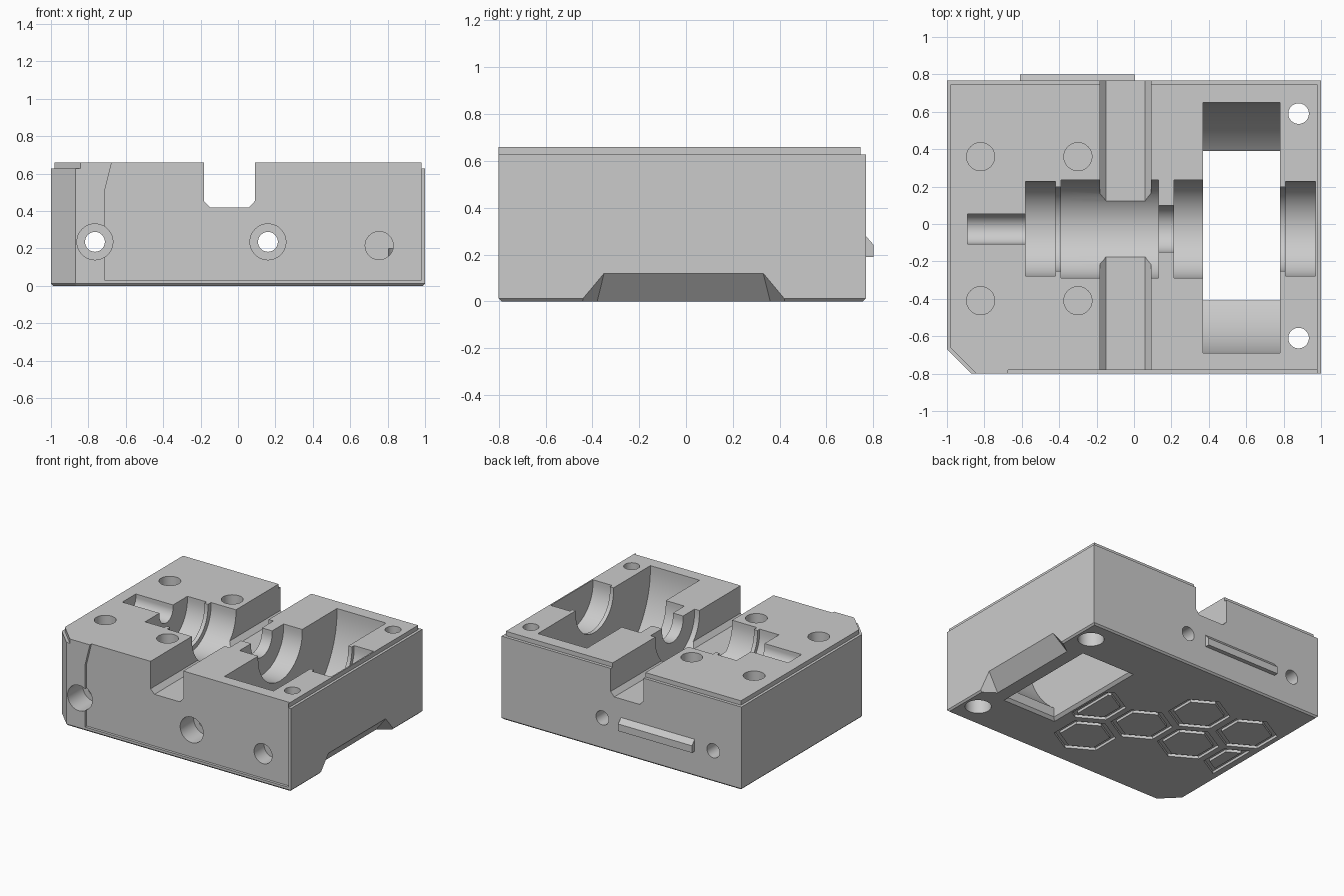
import bpy, bmesh, math
from mathutils import Vector

if "Cube" in bpy.data.objects:
    bpy.data.objects.remove(bpy.data.objects["Cube"])

grey = bpy.data.materials.new("plain grey")
grey.diffuse_color = (0.6, 0.6, 0.6, 1)
grey.use_nodes = True
grey.node_tree.nodes["Principled BSDF"].inputs["Base Color"].default_value = grey.diffuse_color


def make(name, bm):
    bmesh.ops.recalc_face_normals(bm, faces=bm.faces[:])
    me = bpy.data.meshes.new(name)
    bm.to_mesh(me)
    bm.free()
    ob = bpy.data.objects.new(name, me)
    me.materials.append(grey)
    bpy.context.collection.objects.link(ob)
    return ob


def stack(name, loops):
    """Skin a list of equal-length vertex loops and cap both ends."""
    bm = bmesh.new()
    rows = [[bm.verts.new(p) for p in lp] for lp in loops]
    n = len(rows[0])
    for a, b in zip(rows, rows[1:]):
        for i in range(n):
            j = (i + 1) % n
            bm.faces.new((a[i], a[j], b[j], b[i]))
    bm.faces.new(rows[0][::-1])
    bm.faces.new(rows[-1])
    return make(name, bm)


def prism(pts, axis, a, b, name="cutter"):
    place = {"x": lambda p, t: (t, p[0], p[1]),
             "y": lambda p, t: (p[0], t, p[1]),
             "z": lambda p, t: (p[0], p[1], t)}[axis]
    return stack(name, [[place(p, t) for p in pts] for t in (a, b)])


def circle(cx, cy, r, n=48):
    return [(cx + r * math.cos(2 * math.pi * i / n), cy + r * math.sin(2 * math.pi * i / n)) for i in range(n)]


def trough(cy, cz, r, n=32):
    """Half circle with straight walls running up past the top."""
    arc = [(cy - r * math.cos(math.pi * i / n), cz - r * math.sin(math.pi * i / n)) for i in range(n + 1)]
    return arc + [(cy + r, 0.8), (cy - r, 0.8)]


def hull(points):
    bm = bmesh.new()
    for p in points:
        bm.verts.new(p)
    bmesh.ops.convex_hull(bm, input=bm.verts[:])
    return make("cutter", bm)


def clip(pts, x, sign):
    """Keep the part of a polygon where sign * (px - x) >= 0."""
    out = []
    for i, p in enumerate(pts):
        q = pts[(i + 1) % len(pts)]
        dp, dq = sign * (p[0] - x), sign * (q[0] - x)
        if dp >= 0:
            out.append(p)
        if dp * dq < 0:
            t = dp / (dp - dq)
            out.append((x, p[1] + t * (q[1] - p[1])))
    return out


def ring(outer, inner, z0, z1):
    bm = bmesh.new()
    rows = [[bm.verts.new((p[0], p[1], z)) for p in lp]
            for lp, z in ((outer, z0), (outer, z1), (inner, z1), (inner, z0))]
    n = len(outer)
    for k in range(4):
        a, b = rows[k], rows[(k + 1) % 4]
        for i in range(n):
            j = (i + 1) % n
            bm.faces.new((a[i], a[j], b[j], b[i]))
    return make("cutter", bm)


# block: chamfered foot, straight sides, stepped lip at the top
def outline(x, yb, yf, cx, cy, z):
    return [(-x, cy, z), (cx, yf, z), (x, yf, z), (x, yb, z), (-x, yb, z)]


full = (1.0, 0.768, -0.8, -0.87, -0.67)
foot = (0.988, 0.756, -0.788, -0.865, -0.665)
lip = (0.98, 0.745, -0.8, -0.842, -0.662)
body = stack("housing_block", [outline(*foot, 0), outline(*full, 0.012), outline(*full, 0.627),
                               outline(*lip, 0.627), outline(*lip, 0.66)])


def cut(tool):
    mod = body.modifiers.new("cut", "BOOLEAN")
    mod.operation = "DIFFERENCE"
    mod.solver = "EXACT"
    mod.object = tool
    bpy.context.view_layer.objects.active = body
    bpy.ops.object.modifier_apply(modifier=mod.name)
    bpy.data.objects.remove(tool)


# recessed front panel
cut(prism([(-0.715, 0.03), (-0.715, 0.5), (-0.675, 0.66), (-0.665, 0.7), (0.98, 0.7), (0.98, 0.03)],
          "y", -0.9, -0.78))

# cross channel with chamfered floor
cut(prism([(-0.183, 0.75), (-0.183, 0.453), (-0.15, 0.42), (0.06, 0.42), (0.09, 0.453), (0.09, 0.75)],
          "y", -0.95, 0.95))

# shaft and bearing seats
for x0, x1, r in ((-0.58, -0.42, 0.252), (-0.39, 0.13, 0.262), (0.215, 0.38, 0.262), (0.81, 0.97, 0.252),
                  (-0.89, -0.57, 0.08), (-0.43, -0.38, 0.225), (0.12, 0.225, 0.125), (0.77, 0.82, 0.225)):
    cut(prism(trough(-0.026, 0.635, r), "x", x0, x1))

# wheel well, open through the underside with a bevelled rim
cut(prism(trough(-0.02, 0.635, 0.67, 64), "x", 0.37, 0.78))
cut(prism([(0.37, -0.41), (0.78, -0.41), (0.78, 0.39), (0.37, 0.39)], "z", -0.1, 0.2))
cut(hull([(0.575 + sx * (0.205 + g), -0.01 + sy * (0.4 + g), z)
          for g, z in ((0, 0.02), (0.04, -0.02)) for sx in (-1, 1) for sy in (-1, 1)]))

# ramped notch under the right side
cut(hull([(x, -0.01 + s * h, z) for s in (-1, 1)
          for x, h, z in ((1.05, 0.517, -0.05), (1.05, 0.325, 0.18), (0.858, 0.382, -0.05))]))

# blind round pockets in the top
for x in (-0.82, -0.30):
    for y in (0.36, -0.41):
        cut(prism(circle(x, y, 0.075), "z", 0.52, 0.8))

# vertical screw holes with counterbores below
for y in (0.59, -0.61):
    cut(prism(circle(0.88, y, 0.055), "z", -0.1, 0.8))
    cut(prism(circle(0.88, y, 0.09), "z", -0.1, 0.2))

# front-to-back screw holes and the blind front pocket
for x in (-0.765, 0.16):
    cut(prism(circle(x, 0.235, 0.053), "y", -0.9, 0.9))
    cut(prism(circle(x, 0.235, 0.096), "y", -0.9, -0.62))
cut(prism(circle(0.755, 0.215, 0.075), "y", -0.9, -0.66))

# hexagon grooves on the underside, two of them cut off at the side
def hexagon(x, y, a):
    r = a / math.cos(math.pi / 6)
    return [(x + r * math.cos(math.radians(30 + 60 * i)), y + r * math.sin(math.radians(30 + 60 * i)))
            for i in range(6)]


for x, y, edge, sign in ((0.065, -0.445, None, 0), (-0.135, -0.08, None, 0), (-0.55, -0.08, None, 0),
                         (-0.343, 0.285, None, 0), (-0.765, 0.285, None, 0),
                         (0.28, -0.08, 0.335, -1), (-0.965, -0.08, -0.94, 1)):
    outer, inner = hexagon(x, y, 0.185), hexagon(x, y, 0.15)
    if sign:
        outer, inner = clip(outer, edge, sign), clip(inner, edge + sign * 0.035, sign)
    cut(ring(outer, inner, -0.05, 0.02))

# rib on the back wall
rib = prism([(0.76, 0.28), (0.768, 0.28), (0.8, 0.243), (0.8, 0.19), (0.76, 0.19)],
            "x", -0.61, 0.005, "back_rib")

# smooth the round seats and holes, keep every edge crisp
bpy.ops.object.select_all(action="DESELECT")
body.select_set(True)
bpy.context.view_layer.objects.active = body
bpy.ops.object.shade_smooth_by_angle(angle=math.radians(25))
